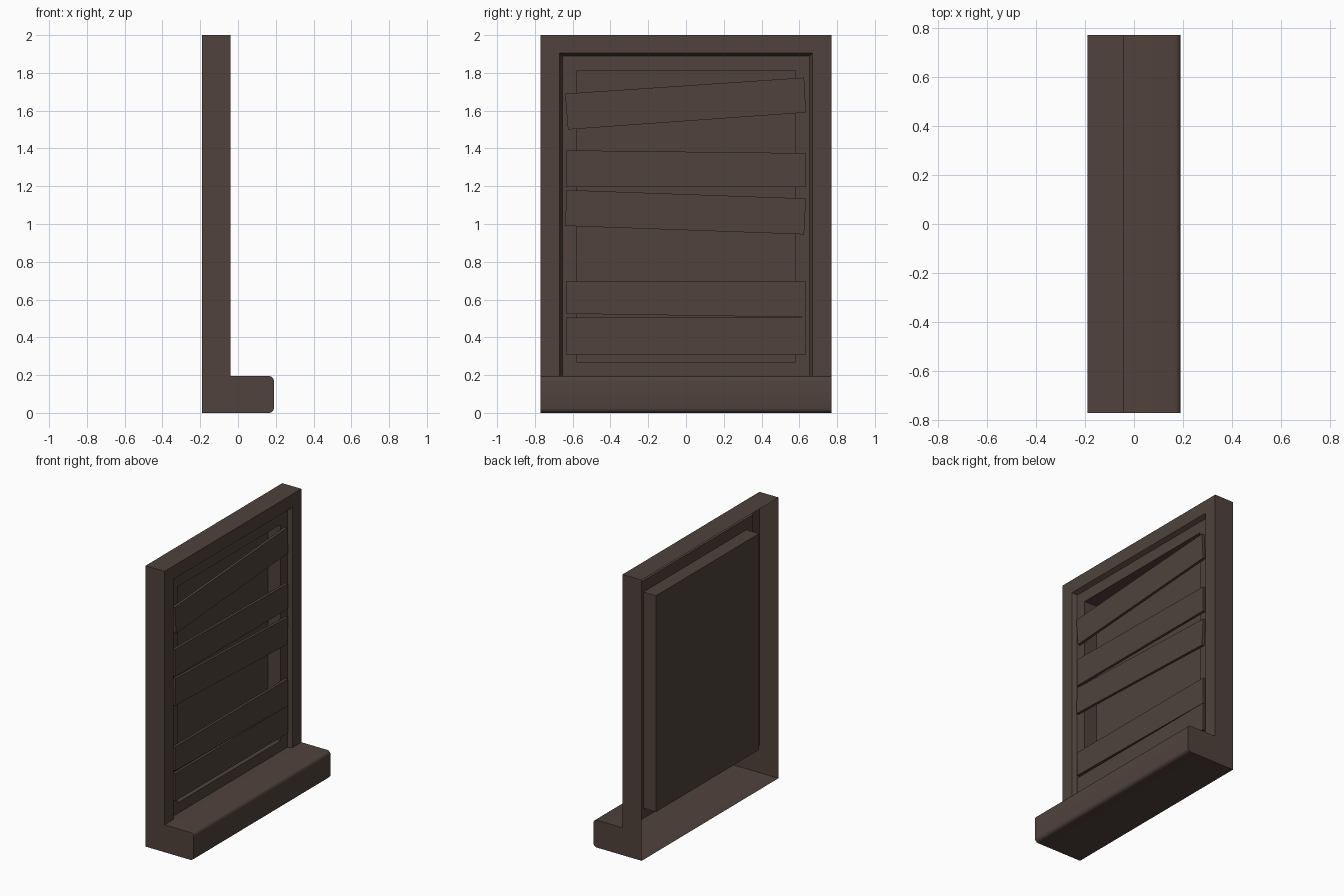
import bpy
import bmesh
from math import sin, cos, pi

if "Cube" in bpy.data.objects:
    bpy.data.objects.remove(bpy.data.objects["Cube"], do_unlink=True)

# One dark wood colour for everything
wood = bpy.data.materials.new("dark_brown_wood")
wood.use_nodes = True
colour = (0.08, 0.055, 0.045, 1.0)
wood.diffuse_color = colour
for node in wood.node_tree.nodes:
    if node.type == 'BSDF_PRINCIPLED':
        node.inputs["Base Color"].default_value = colour

BACK, FACE, PANEL, NICHE, SILL = -0.19, -0.04, -0.07, -0.17, 0.19
HALF, TOP, LEDGE, ROUND = 0.77, 2.0, 0.195, 0.025


def finish(name, bm, smooth=False):
    """Weld the mesh, turn its faces outwards and link it as an object."""
    bmesh.ops.remove_doubles(bm, verts=bm.verts, dist=0.0001)
    bmesh.ops.recalc_face_normals(bm, faces=bm.faces)
    mesh = bpy.data.meshes.new(name)
    bm.to_mesh(mesh)
    bm.free()
    mesh.materials.append(wood)
    obj = bpy.data.objects.new(name, mesh)
    bpy.context.collection.objects.link(obj)
    if smooth:
        bpy.ops.object.select_all(action='DESELECT')
        obj.select_set(True)
        bpy.context.view_layer.objects.active = obj
        bpy.ops.object.shade_smooth_by_angle(angle=pi / 6)
    return obj


def face(bm, points):
    return bm.faces.new([bm.verts.new(p) for p in points])


def strip(bm, a, b, closed):
    """Join two matching point rows with quads."""
    n = len(a)
    for i in range(n if closed else n - 1):
        j = (i + 1) % n
        face(bm, [a[i], a[j], b[j], b[i]])


def arch(x, half, low, high):
    """Rectangle across the wall, starting and ending at the bottom."""
    return [(x, -half, low), (x, -half, high), (x, half, high), (x, half, low)]


# Frame shell with rounded sill, open at the back
bm = bmesh.new()
steps = 4
arc = [i * pi / 2 / steps for i in range(steps + 1)]
cx = SILL - ROUND
sill = [(BACK, 0)]
sill += [(cx + ROUND * sin(a), ROUND - ROUND * cos(a)) for a in arc]
sill += [(cx + ROUND * cos(a), LEDGE - ROUND + ROUND * sin(a)) for a in arc]
sill += [(FACE, LEDGE)]
head = [(FACE, TOP), (BACK, TOP)]
for profile in (sill, head):
    strip(bm, [(x, -HALF, z) for x, z in profile],
          [(x, HALF, z) for x, z in profile], False)
for y in (-HALF, HALF):
    face(bm, [(x, y, z) for x, z in sill + head])

# Face of the frame, tapered opening, recessed panel and niche
outer = arch(FACE, HALF, LEDGE, TOP)
opening = arch(FACE, 0.67, LEDGE, 1.905)
recess = arch(PANEL, 0.655, LEDGE, 1.89)
hole = arch(PANEL, 0.58, 0.27, 1.81)
niche = arch(NICHE, 0.58, 0.27, 1.81)
strip(bm, outer, opening, False)
strip(bm, opening, recess, True)
strip(bm, recess, hole, True)
strip(bm, hole, niche, True)
face(bm, niche)
finish("window_frame", bm, smooth=True)

# Nailed boards: corners run top right, top left, bottom left, bottom right
boards = {
    "top_board": [(0.625, 1.775), (-0.64, 1.69), (-0.625, 1.5), (0.635, 1.59)],
    "upper_board": [(0.635, 1.375), (-0.635, 1.39), (-0.635, 1.195), (0.635, 1.195)],
    "middle_board": [(0.635, 1.135), (-0.632, 1.18), (-0.64, 0.99), (0.625, 0.945)],
    "lower_board": [(0.635, 0.695), (-0.635, 0.695), (-0.635, 0.525), (0.635, 0.506)],
    "bottom_board": [(0.635, 0.505), (-0.635, 0.505), (-0.635, 0.31), (0.635, 0.31)],
}
for name, corners in boards.items():
    bm = bmesh.new()
    rear = [(PANEL + 0.001, y, z) for y, z in corners]
    front = [(PANEL + 0.02, y, z) for y, z in corners]
    strip(bm, rear, front, True)
    face(bm, rear)
    face(bm, front)
    finish(name, bm)
